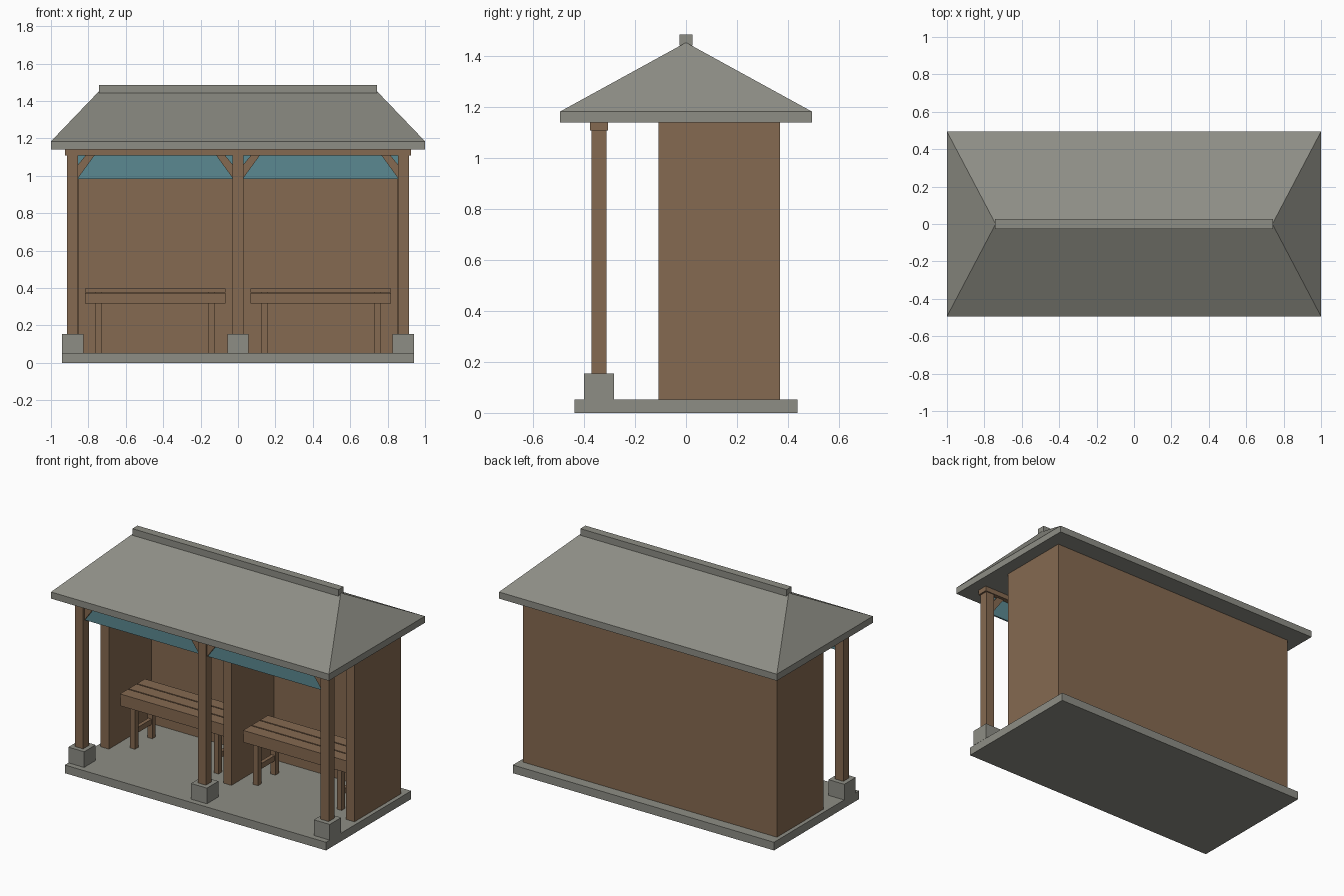
import bpy, bmesh

if "Cube" in bpy.data.objects:
    bpy.data.objects.remove(bpy.data.objects["Cube"])


def material(name, rgb):
    m = bpy.data.materials.new(name)
    m.diffuse_color = (*rgb, 1)
    m.use_nodes = True
    m.node_tree.nodes["Principled BSDF"].inputs["Base Color"].default_value = m.diffuse_color
    return m


STONE = material("grey stone", (0.27, 0.27, 0.235))
WOOD = material("brown wood", (0.235, 0.143, 0.082))
TEAL = material("teal panel", (0.105, 0.25, 0.285))


def finish(name, bm, mat):
    bmesh.ops.recalc_face_normals(bm, faces=bm.faces)
    mesh = bpy.data.meshes.new(name)
    bm.to_mesh(mesh)
    bm.free()
    mesh.materials.append(mat)
    ob = bpy.data.objects.new(name, mesh)
    bpy.context.collection.objects.link(ob)
    return ob


def box(name, x, y, z, mat):
    """Box from (min, max) pairs."""
    bm = bmesh.new()
    bmesh.ops.create_cube(bm, size=1)
    for v in bm.verts:
        v.co = [lo + (c + 0.5) * (hi - lo) for c, (lo, hi) in zip(v.co, (x, y, z))]
    return finish(name, bm, mat)


def prism(name, pts, offset, mat):
    """Extrude a closed 3D outline by an offset vector."""
    bm = bmesh.new()
    face = bm.faces.new([bm.verts.new(p) for p in pts])
    ext = bmesh.ops.extrude_face_region(bm, geom=[face])
    bmesh.ops.translate(bm, vec=offset,
                        verts=[g for g in ext["geom"] if isinstance(g, bmesh.types.BMVert)])
    return finish(name, bm, mat)


# Floor slab
box("floor_slab", (-0.94, 0.94), (-0.438, 0.438), (0, 0.053), STONE)

# E-shaped wall: back, two sides and a middle divider
O, I, M, F, B, K = 0.914, 0.854, 0.028, -0.108, 0.37, 0.33
plan = [(-O, F), (-I, F), (-I, K), (-M, K), (-M, F), (M, F),
        (M, K), (I, K), (I, F), (O, F), (O, B), (-O, B)]
prism("walls", [(x, y, 0.053) for x, y in plan], (0, 0, 1.088), WOOD)

# Hipped roof with flat eave band
bm = bmesh.new()
corners = [(-1, -0.494), (1, -0.494), (1, 0.494), (-1, 0.494)]
low = [bm.verts.new((x, y, 1.141)) for x, y in corners]
top = [bm.verts.new((x, y, 1.184)) for x, y in corners]
left, right = (bm.verts.new((x, 0, 1.455)) for x in (-0.74, 0.74))
bm.faces.new(low)
for i in range(4):
    j = (i + 1) % 4
    bm.faces.new((low[i], low[j], top[j], top[i]))
bm.faces.new((top[0], top[1], right, left))
bm.faces.new((top[1], top[2], right))
bm.faces.new((top[2], top[3], left, right))
bm.faces.new((top[3], top[0], left))
finish("roof", bm, STONE)
box("ridge_cap", (-0.742, 0.742), (-0.026, 0.026), (1.443, 1.486), STONE)

# Front posts on stone footings, and the beam above
PY = -0.342
for x in (-0.884, 0, 0.884):
    box("footing", (x - 0.057, x + 0.057), (PY - 0.059, PY + 0.059), (0.053, 0.155), STONE)
    box("post", (x - 0.029, x + 0.029), (PY - 0.029, PY + 0.029), (0.155, 1.112), WOOD)
box("front_beam", (-0.924, 0.924), (PY - 0.035, PY + 0.035), (1.109, 1.141), WOOD)

# Hanging panels and diagonal corner braces between the posts
for a, b in ((-0.855, -0.029), (0.029, 0.855)):
    box("hanging_panel", (a, b), (PY - 0.005, PY + 0.005), (0.983, 1.109), TEAL)
    for x, s in ((a, 1), (b, -1)):
        outline = [(0, 0.988), (0.088, 1.109), (0.04, 1.109), (0, 1.06)]
        prism("brace", [(x + s * dx, PY - 0.016, z) for dx, z in outline],
              (0, 0.032, 0), WOOD)

# Two benches
for cx in (-0.443, 0.443):
    ends = (cx - 0.375, cx + 0.375)
    for i in range(3):
        y = -0.045 + i * 0.088
        box("seat_plank", ends, (y, y + 0.08), (0.375, 0.398), WOOD)
    for y in (-0.04, 0.19):
        box("bench_rail", ends, (y, y + 0.02), (0.318, 0.373), WOOD)
    for lx in (cx - 0.301, cx + 0.301):
        for y in (-0.022, 0.157):
            box("bench_leg", (lx - 0.017, lx + 0.017), (y, y + 0.035), (0.053, 0.373), WOOD)
        box("bench_stretcher", (lx - 0.012, lx + 0.012), (0.01, 0.16), (0.145, 0.18), WOOD)
        box("seat_batten", (lx - 0.017, lx + 0.017), (-0.02, 0.19), (0.345, 0.376), WOOD)
